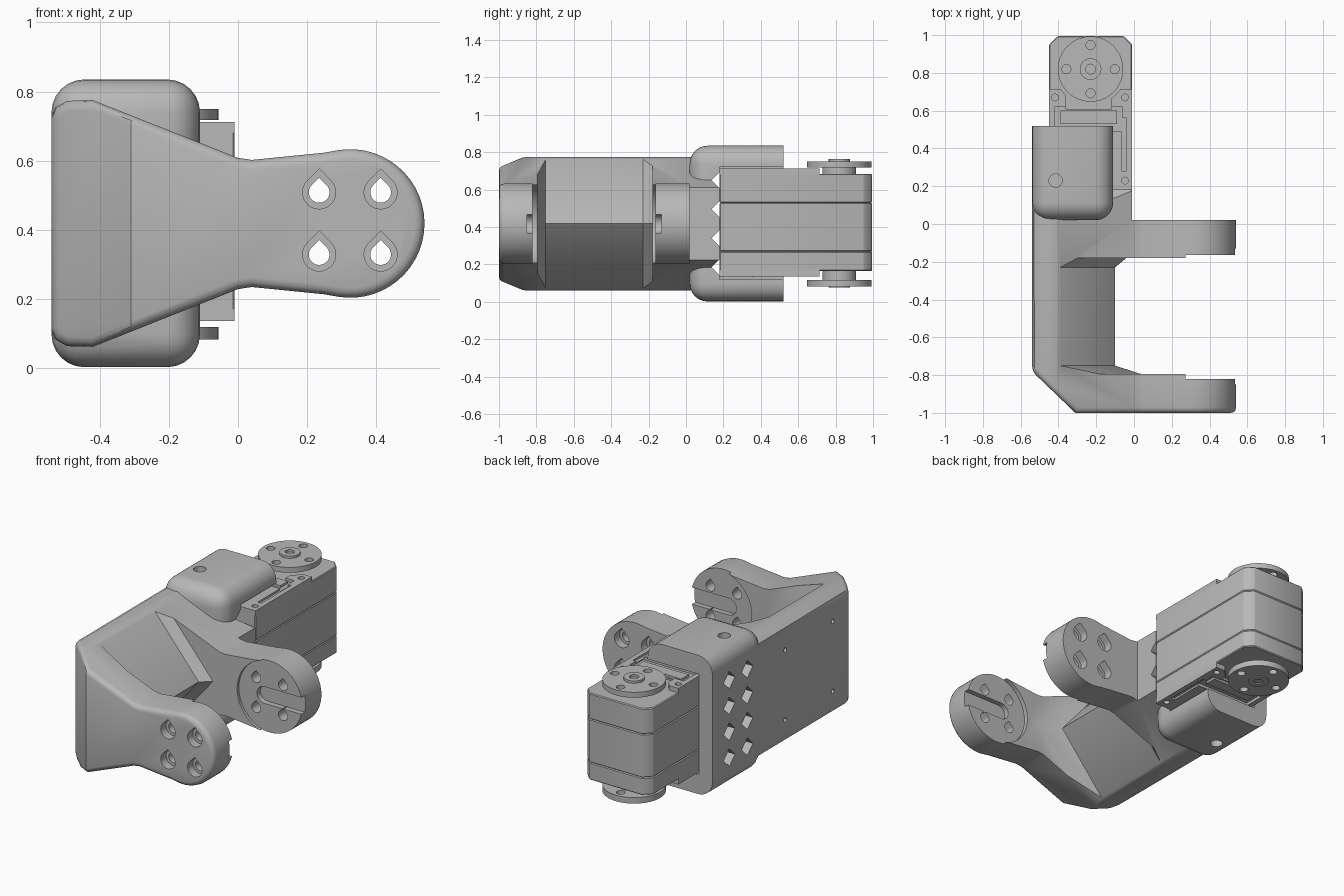
import bpy, bmesh, math
from mathutils import Vector

if "Cube" in bpy.data.objects:
    bpy.data.objects.remove(bpy.data.objects["Cube"], do_unlink=True)

grey = bpy.data.materials.new("plain grey")
grey.use_nodes = True
grey.diffuse_color = (0.48, 0.48, 0.48, 1)
grey.node_tree.nodes["Principled BSDF"].inputs["Base Color"].default_value = grey.diffuse_color

ZC = 0.418          # height of the symmetry plane
HORN = (-0.23, 0.82)  # servo axis


def finish(name, bm):
    bmesh.ops.recalc_face_normals(bm, faces=bm.faces)
    me = bpy.data.meshes.new(name)
    bm.to_mesh(me)
    bm.free()
    me.materials.append(grey)
    ob = bpy.data.objects.new(name, me)
    bpy.context.scene.collection.objects.link(ob)
    return ob


def loft(name, rings):
    """Closed solid through rings of equal point count."""
    bm = bmesh.new()
    rows = [[bm.verts.new(p) for p in ring] for ring in rings]
    n = len(rows[0])
    for a, b in zip(rows, rows[1:]):
        for i in range(n):
            bm.faces.new((a[i], a[(i + 1) % n], b[(i + 1) % n], b[i]))
    bm.faces.new(rows[0])
    bm.faces.new(rows[-1][::-1])
    return finish(name, bm)


def prism(name, pts, axis, lo, hi):
    place = {"x": lambda u, v, t: (t, u, v),
             "y": lambda u, v, t: (u, t, v),
             "z": lambda u, v, t: (u, v, t)}[axis]
    return loft(name, [[place(u, v, t) for u, v in pts] for t in (lo, hi)])


def box(name, x0, x1, y0, y1, z0, z1):
    return prism(name, [(x0, y0), (x1, y0), (x1, y1), (x0, y1)], "z", z0, z1)


def arc(cx, cy, r, a0, a1, n):
    steps = [math.radians(a0 + (a1 - a0) * i / n) for i in range(n + 1)]
    return [(cx + r * math.cos(a), cy + r * math.sin(a)) for a in steps]


def disc(name, cx, cy, r, axis, lo, hi, n=40):
    return prism(name, arc(cx, cy, r, 0, 360, n)[:-1], axis, lo, hi)


def bake(ob):
    dg = bpy.context.evaluated_depsgraph_get()
    me = bpy.data.meshes.new_from_object(ob.evaluated_get(dg))
    ob.modifiers.clear()
    ob.data = me


def combine(ob, others, operation="DIFFERENCE"):
    for other in others:
        other.hide_render = True
        mod = ob.modifiers.new("combine", "BOOLEAN")
        mod.operation, mod.solver, mod.object = operation, "EXACT", other
    bake(ob)
    for other in others:
        bpy.data.objects.remove(other, do_unlink=True)
    return ob


def bevel_edges(ob, rule, width, segments):
    bm = bmesh.new()
    bm.from_mesh(ob.data)
    bm.normal_update()
    bmesh.ops.bevel(bm, geom=[e for e in bm.edges if rule(e)], offset=width,
                    segments=segments, profile=0.5, affect="EDGES", clamp_overlap=False)
    bm.to_mesh(ob.data)
    bm.free()


# Bracket: side profile swept along y, with a slanted front corner
half = [(-0.54, 0.305), (-0.53, 0.335), (-0.495, 0.355), (-0.42, 0.357), (0.0, 0.19),
        (0.04, 0.184), (0.25, 0.205)] + arc(0.325, 0, 0.215, 100, 0, 14)
profile = [(x, ZC + z) for x, z in half] + [(x, ZC - z) for x, z in half[-2::-1]]
bracket = prism("bracket", profile, "y", -1, 0.18)
bm = bmesh.new()
bm.from_mesh(bracket.data)
slant = Vector((-0.22, -0.23, 0)).normalized()
cut = bmesh.ops.bisect_plane(bm, geom=bm.verts[:] + bm.edges[:] + bm.faces[:],
                             plane_co=(-0.31, -1, 0), plane_no=slant, clear_outer=True)
bmesh.ops.edgeloop_fill(bm, edges=[e for e in bm.edges if e.is_boundary])
bmesh.ops.recalc_face_normals(bm, faces=bm.faces)
bm.to_mesh(bracket.data)
bm.free()


def is_front(face):
    return face.normal.y < -0.5


bevel_edges(bracket, lambda e: sum(is_front(f) for f in e.link_faces) == 1, 0.028, 3)

# Servo cover: rounded block, opened for the servo
cover = box("cover", -0.54, -0.11, 0.02, 0.52, 0.002, 0.835)
bevel_edges(cover, lambda e: min(v.co.y for v in e.verts) < 0.5, 0.095, 6)
combine(cover, [box("cavity", -0.452, 0.2, 0.18, 0.9, 0.12, 0.722)])

# Gap between the fork arms, with a ridged inner wall and slanted ends
rings = []
for y, s in ((-0.795, 0.14), (-0.75, 0), (-0.23, 0), (-0.18, 0.06)):
    outline = [(1, -0.45), (1, 0.45), (s - 0.478, 0.45), (s - 0.1, 0), (s - 0.478, -0.45)]
    rings.append([(x, y, ZC + z) for x, z in outline])
combine(bracket, [loft("fork_gap", rings),
                  box("side_clearance", -0.01, 1, 0.02, 1, -1, 2)])
combine(bracket, [cover], "UNION")


def teardrop(name, x, z, r, lo, hi):
    pts = arc(x, z, r, 135, 405, 20) + [(x, z + r * math.sqrt(2))]
    return prism(name, pts, "y", lo, hi)


# Fork details: horn seats, horn slots and teardrop bolt holes
cutters = []
for seat_lo, seat_hi, slot_lo, slot_hi in ((-0.82, -0.7, -0.85, -0.7),
                                           (-0.3, -0.163, -0.3, -0.13)):
    cutters.append(disc("horn_seat", 0.34, ZC, 0.22, "y", seat_lo, seat_hi, 48))
    slot = arc(0.29, ZC, 0.05, 90, 270, 12) + [(0.7, ZC - 0.05), (0.7, ZC + 0.05)]
    cutters.append(prism("horn_slot", slot, "y", slot_lo, slot_hi))
for x in (0.235, 0.413):
    for z in (ZC - 0.09, ZC + 0.09):
        cutters.append(teardrop("bolt_hole", x, z, 0.03, -1.1, 0.1))
        cutters.append(teardrop("front_counterbore", x, z, 0.048, -1.1, -0.95))
        cutters.append(teardrop("rear_counterbore", x, z, 0.048, -0.03, 0.1))

# Back plate diamonds, small screw holes and the cover screw hole
for y in (0.19, 0.36):
    for k in (-1.5, -0.5, 0.5, 1.5):
        z = ZC + k * 0.155
        cutters.append(disc("diamond", y, z, 0.053, "x", -0.7, 0.2, 4))
for y in (-0.62, -0.17):
    for z in (ZC - 0.21, ZC + 0.21):
        cutters.append(disc("plate_hole", y, z, 0.014, "x", -0.7, -0.45, 12))
cutters.append(disc("cover_hole", -0.415, 0.23, 0.035, "z", -0.2, 1.2, 24))
combine(bracket, cutters)

# Servo case: three stacked slabs with fine seams
case = [(-0.45, 0.18), (-0.01, 0.18), (-0.01, 0.95), (-0.055, 0.995),
        (-0.405, 0.995), (-0.45, 0.95)]
for name, lo, hi in (("servo_lower_case", 0.165, 0.27), ("servo_middle_case", 0.27, 0.53),
                     ("servo_upper_case", 0.53, 0.685)):
    slab = prism(name, case, "z", lo, hi)
    bevel_edges(slab, lambda e: True, 0.005, 1)

# Servo end caps with socket recess, socket bar and screw holes
for side, lo, hi in (("upper", 0.68, 0.712), ("lower", 0.135, 0.17)):
    face = hi if side == "upper" else lo
    cap = box(side + "_cap", -0.45, -0.01, 0.18, 0.715, lo, hi)
    cuts = [disc("horn_clearance", *HORN, 0.19, "z", 0, 1),
            box("socket_recess", -0.42, -0.06, 0.49, 0.62, face - 0.018, face + 0.018),
            box("notch", -0.36, -0.12, 0.61, 0.8, 0, 1),
            box("side_recess", -0.065, -0.04, 0.28, 0.56, face - 0.012, face + 0.012)]
    for x, y in ((-0.418, 0.67), (-0.048, 0.67), (-0.048, 0.23)):
        cuts.append(disc("screw_hole", x, y, 0.018, "z", face - 0.02, face + 0.02, 16))
    combine(cap, cuts)
    box(side + "_socket_bar", -0.39, -0.09, 0.53, 0.6, lo + 0.004, hi - 0.004)

# Servo horns: disc, neck and hub on both ends of the axis
for side, disc_z, neck_z, hub_z in (("upper", (0.718, 0.75), (0.68, 0.72), (0.73, 0.764)),
                                    ("lower", (0.082, 0.118), (0.116, 0.17), (0.076, 0.1))):
    horn = disc(side + "_horn", *HORN, 0.173, "z", *disc_z, 56)
    holes = []
    for k in range(4):
        a = k * math.pi / 2
        holes.append(disc("horn_hole", HORN[0] + 0.128 * math.cos(a),
                          HORN[1] + 0.128 * math.sin(a), 0.024, "z", 0, 1, 20))
    combine(horn, holes)
    disc(side + "_neck", *HORN, 0.09, "z", *neck_z)
    hub = disc(side + "_hub", *HORN, 0.057, "z", *hub_z)
    outer = hub_z[1] if side == "upper" else hub_z[0]
    combine(hub, [disc("hub_hole", *HORN, 0.026, "z", outer - 0.015, outer + 0.015, 20)])

# Smooth curved areas, keep edges crisp
bpy.ops.object.select_all(action="DESELECT")
for ob in bpy.context.scene.objects:
    if ob.type == "MESH":
        ob.select_set(True)
        bpy.context.view_layer.objects.active = ob
bpy.ops.object.shade_smooth_by_angle(angle=math.radians(32))
